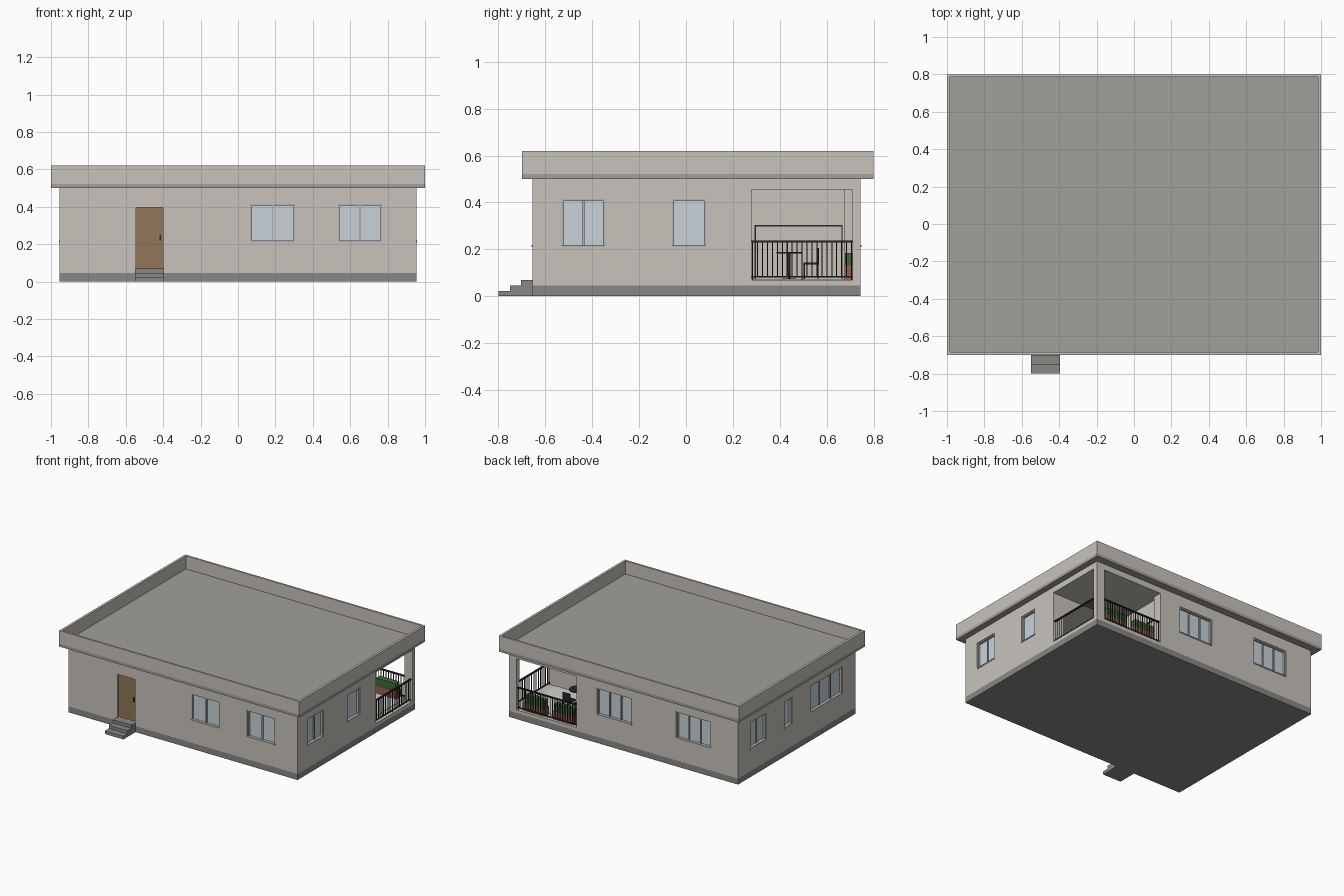
import bpy, bmesh, math
from mathutils import Matrix, Vector

if "Cube" in bpy.data.objects:
    bpy.data.objects.remove(bpy.data.objects["Cube"])


def mat(name, r, g, b):
    m = bpy.data.materials.new(name)
    m.diffuse_color = (r, g, b, 1)
    m.use_nodes = True
    m.node_tree.nodes["Principled BSDF"].inputs["Base Color"].default_value = m.diffuse_color
    return m


WALL = mat("plaster", 0.58, 0.55, 0.50)
STONE = mat("plinth_grey", 0.25, 0.245, 0.24)
ROOF = mat("roof_grey", 0.36, 0.35, 0.33)
FRAME = mat("frame_grey", 0.45, 0.45, 0.44)
GLASS = mat("glass", 0.58, 0.65, 0.70)
WOOD = mat("door_wood", 0.29, 0.18, 0.10)
METAL = mat("dark_metal", 0.02, 0.02, 0.022)
CLAY = mat("terracotta", 0.32, 0.13, 0.08)
LEAF = mat("leaves", 0.05, 0.14, 0.04)
TILE = mat("light_tile", 0.65, 0.64, 0.60)


def boxes(name, spans, material, M=Matrix()):
    """One object from boxes given as (x0, x1, y0, y1, z0, z1)."""
    bm = bmesh.new()
    for x0, x1, y0, y1, z0, z1 in spans:
        S = Matrix.Diagonal((x1 - x0, y1 - y0, z1 - z0, 1))
        T = Matrix.Translation(((x0 + x1) / 2, (y0 + y1) / 2, (z0 + z1) / 2))
        bmesh.ops.create_cube(bm, size=1, matrix=M @ T @ S)
    me = bpy.data.meshes.new(name)
    bm.to_mesh(me)
    bm.free()
    me.materials.append(material)
    ob = bpy.data.objects.new(name, me)
    bpy.context.collection.objects.link(ob)
    return ob


def cut(target, spans, M=Matrix()):
    cutter = boxes("cutter", spans, WALL, M)
    cutter.hide_render = True
    mod = target.modifiers.new("cut", 'BOOLEAN')
    mod.operation = 'DIFFERENCE'
    mod.solver = 'EXACT'
    mod.object = cutter
    bpy.context.view_layer.objects.active = target
    bpy.ops.object.modifier_apply(modifier=mod.name)
    bpy.data.objects.remove(cutter)


X, Y0, Y1 = 0.955, -0.655, 0.745

# wall frames: local x runs along the wall, local -y points outward
SIDES = {
    "front": Matrix.Translation((0, Y0, 0)),
    "right": Matrix.Translation((X, 0, 0)) @ Matrix.Rotation(math.pi / 2, 4, 'Z'),
    "back": Matrix.Translation((0, Y1, 0)) @ Matrix.Rotation(math.pi, 4, 'Z'),
    "left": Matrix.Translation((-X, 0, 0)) @ Matrix.Rotation(-math.pi / 2, 4, 'Z'),
}

# plinth and walls
boxes("plinth", [(-X, X, Y0, Y1, 0, 0.045)], STONE)
walls = boxes("walls", [(-X, X, Y0, Y1, 0.045, 0.5)], WALL)

# corner terrace: room, right opening, back opening (corner post is left standing)
FZ, CZ = 0.07, 0.455
cut(walls, [(0.36, 0.89, 0.28, 0.675, FZ, CZ)])
cut(walls, [(0.86, 1.1, 0.28, 0.71, FZ, CZ)])
cut(walls, [(0.39, 0.89, 0.64, 0.9, FZ, CZ)])


# windows
def window(side, a, b, panes, z0=0.21, z1=0.415):
    M = SIDES[side]
    cut(walls, [(a, b, -0.1, 0.03, z0, z1)], M)
    t = 0.009
    bars = [(a, a + t, 0.005, 0.029, z0, z1), (b - t, b, 0.005, 0.029, z0, z1),
            (a, b, 0.005, 0.029, z1 - t, z1), (a, b, -0.003, 0.029, z0, z0 + t)]
    for i in range(1, panes):
        c = a + (b - a) * i / panes
        bars.append((c - t / 2, c + t / 2, 0.012, 0.029, z0, z1))
    boxes(side + "_window_frame", bars, FRAME, M)
    boxes(side + "_window_glass", [(a + t, b - t, 0.02, 0.028, z0 + t, z1 - t)], GLASS, M)


for w in [("front", 0.065, 0.305, 2), ("front", 0.535, 0.77, 2),
          ("right", -0.53, -0.345, 2), ("right", -0.06, 0.085, 1),
          ("back", -0.22, 0.07, 3), ("back", 0.44, 0.73, 3),
          ("left", -0.60, -0.41, 2), ("left", -0.195, -0.10, 1),
          ("left", 0.116, 0.50, 3)]:
    window(*w)

# front door and steps
cut(walls, [(-0.545, -0.40, -0.1, 0.02, 0.07, 0.395)], SIDES["front"])
boxes("door", [(-0.545, -0.40, Y0 + 0.012, Y0 + 0.02, 0.07, 0.395)], WOOD)
boxes("door_handle", [(-0.42, -0.412, Y0 + 0.004, Y0 + 0.012, 0.22, 0.25)], METAL)
boxes("front_steps", [(-0.55, -0.395, -0.80 + 0.0485 * i, Y0, 0.0233 * i, 0.0233 * (i + 1))
                      for i in range(3)], STONE)

# roof slab, floor inside the parapet, and parapet rim
boxes("roof_slab", [(-1, 1, -0.70, 0.80, 0.5, 0.522)], ROOF)
parapet = boxes("parapet", [(-1, 1, -0.70, 0.80, 0.522, 0.62)], WALL)
cut(parapet, [(-0.983, 0.983, -0.685, 0.785, 0.4, 0.8)])

# terrace floor
boxes("terrace_floor", [(0.362, 0.888, 0.282, 0.674, FZ, FZ + 0.003)], TILE)


# railings
def railing(side, a, b):
    t, n = 0.0022, round((b - a) / 0.021)
    parts = [(a, b, 0.008, 0.02, 0.229, 0.238), (a, b, 0.011, 0.017, 0.08, 0.087)]
    for i in range(n + 1):
        c = a + 0.004 + (b - a - 0.008) * i / n
        low = FZ if i in (0, n // 2, n) else 0.083
        parts.append((c - t, c + t, 0.012, 0.016, low, 0.232))
    boxes(side + "_railing", parts, METAL, SIDES[side])


railing("right", 0.28, 0.71)
railing("back", -0.89, -0.39)

# terrace door surround on the inner wall
boxes("terrace_door_frame", [(0.36, 0.366, 0.292, 0.298, FZ, 0.30),
                             (0.36, 0.366, 0.662, 0.668, FZ, 0.30),
                             (0.36, 0.366, 0.292, 0.668, 0.298, 0.304)], METAL)

# planters with greenery
for x in (0.425, 0.67):
    boxes("planter", [(x, x + 0.175, 0.675, 0.725, FZ, 0.13)], CLAY)
    boxes("planter_leaves", [(x + 0.005, x + 0.17, 0.677, 0.723, 0.13, 0.185)], LEAF)


# round table and chair
def disc(name, x, y, z0, z1, r, n=24):
    bm = bmesh.new()
    bmesh.ops.create_cone(bm, cap_ends=True, segments=n, radius1=r, radius2=r, depth=z1 - z0,
                          matrix=Matrix.Translation((x, y, (z0 + z1) / 2)))
    me = bpy.data.meshes.new(name)
    bm.to_mesh(me)
    bm.free()
    me.materials.append(METAL)
    bpy.context.collection.objects.link(bpy.data.objects.new(name, me))


disc("table_top", 0.60, 0.44, 0.182, 0.188, 0.055)
disc("table_post", 0.60, 0.44, FZ, 0.182, 0.005, 12)
disc("table_foot", 0.60, 0.44, FZ, 0.076, 0.03)
legs = [(x, x + 0.005, y, y + 0.005, FZ, 0.138) for x in (0.57, 0.625) for y in (0.502, 0.56)]
boxes("chair", legs + [(0.568, 0.632, 0.50, 0.567, 0.136, 0.143),
                       (0.568, 0.632, 0.561, 0.567, 0.14, 0.205)], METAL)
